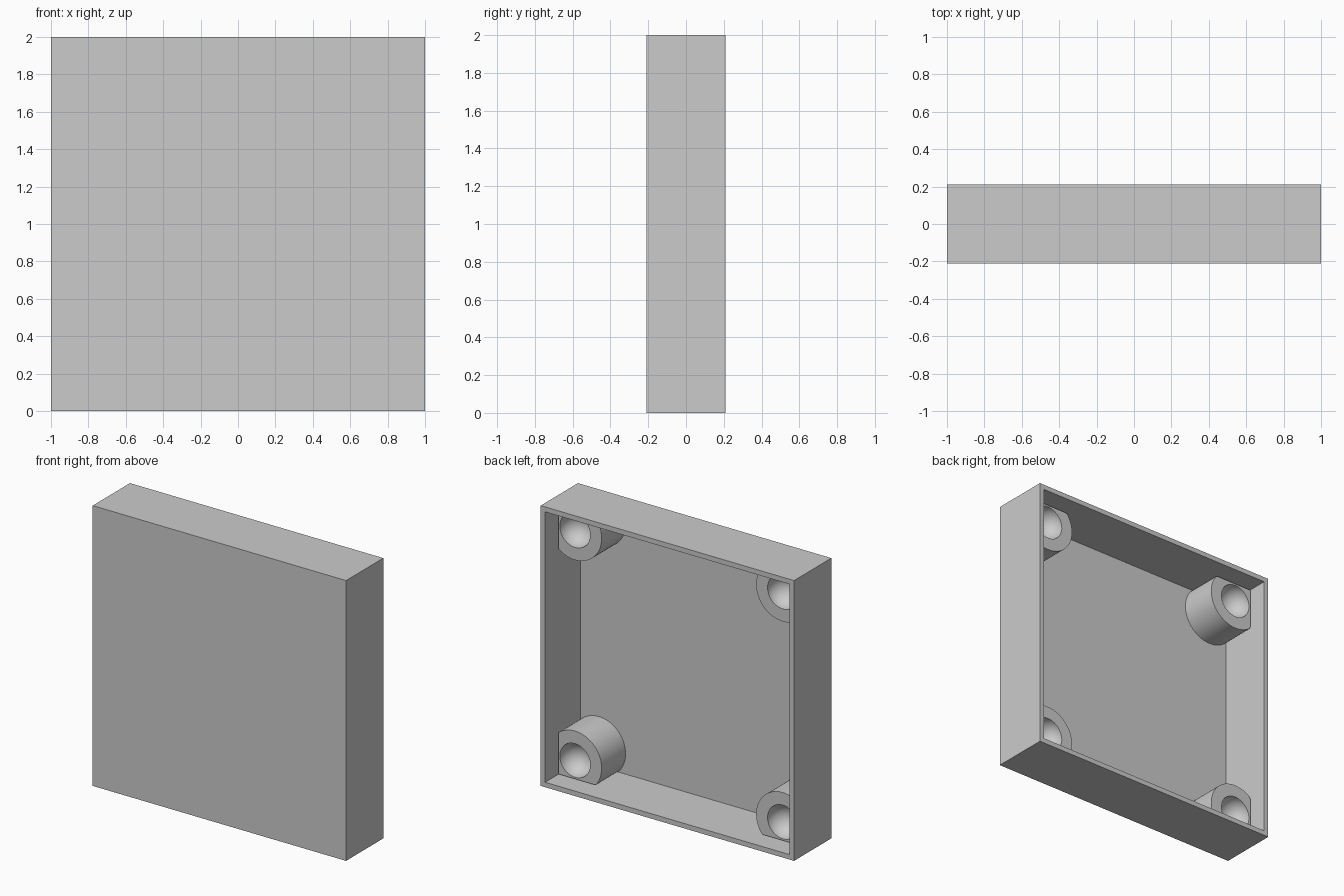
import bpy, bmesh, math

if "Cube" in bpy.data.objects:
    bpy.data.objects.remove(bpy.data.objects["Cube"], do_unlink=True)

HALF, DEPTH = 1.0, 0.21          # half width and half depth of the tray
WALL, FLOOR = 0.05, 0.02         # wall and floor thickness
POST_R, HOLE_R = 0.21, 0.12      # corner post and socket radii
POST_C = HALF - 0.18             # post centre, from the tray middle
POST_TOP = DEPTH - 0.13          # post face, below the rim
SEGS = 96

grey = bpy.data.materials.new("light_grey")
grey.use_nodes = True
colour = (0.6, 0.6, 0.6, 1)
grey.diffuse_color = colour
grey.node_tree.nodes["Principled BSDF"].inputs["Base Color"].default_value = colour


def make_object(name, bm):
    bmesh.ops.recalc_face_normals(bm, faces=bm.faces)
    mesh = bpy.data.meshes.new(name)
    bm.to_mesh(mesh)
    bm.free()
    mesh.materials.append(grey)
    obj = bpy.data.objects.new(name, mesh)
    obj.location.z = HALF
    bpy.context.collection.objects.link(obj)
    return obj


# Tray: a block whose back face is inset and pushed in to the floor
bm = bmesh.new()
bmesh.ops.create_cube(bm, size=2)
bmesh.ops.scale(bm, vec=(HALF, DEPTH, HALF), verts=bm.verts)
bm.normal_update()
back = max(bm.faces, key=lambda f: f.calc_center_median().y)
bmesh.ops.inset_region(bm, faces=[back], thickness=WALL)
pocket = bmesh.ops.extrude_face_region(bm, geom=[back])
floor_verts = [v for v in pocket["geom"] if isinstance(v, bmesh.types.BMVert)]
bmesh.ops.translate(bm, vec=(0, FLOOR - 2 * DEPTH, 0), verts=floor_verts)
if back.is_valid:
    bmesh.ops.delete(bm, geom=[back], context='FACES_ONLY')
make_object("tray", bm)


# Corner post: round, cut flat where it meets the two walls
def post_radius(a):
    flat = HALF - WALL - POST_C + 0.002
    return min(POST_R, flat / max(math.cos(a), math.sin(a), 0.01))


def ring(bm, radius, y):
    verts = []
    for i in range(SEGS):
        a = math.tau * i / SEGS
        r = radius(a)
        verts.append(bm.verts.new((POST_C + r * math.cos(a), y,
                                   POST_C + r * math.sin(a))))
    return verts


bm = bmesh.new()
rings = [ring(bm, post_radius, FLOOR - DEPTH - 0.005),
         ring(bm, post_radius, POST_TOP)]
# Rounded socket sunk into the post face
STEPS = 16
for k in range(STEPS):
    t = math.pi / 2 * k / STEPS
    rings.append(ring(bm, lambda a: HOLE_R * math.cos(t),
                      POST_TOP - HOLE_R * math.sin(t)))
for lower, upper in zip(rings, rings[1:]):
    for i in range(SEGS):
        j = (i + 1) % SEGS
        bm.faces.new((lower[i], lower[j], upper[j], upper[i]))
pole = bm.verts.new((POST_C, POST_TOP - HOLE_R, POST_C))
for i in range(SEGS):
    bm.faces.new((rings[-1][i], rings[-1][(i + 1) % SEGS], pole))
bm.faces.new(rings[0])
posts = make_object("corner_posts", bm)

bpy.ops.object.select_all(action='DESELECT')
posts.select_set(True)
bpy.context.view_layer.objects.active = posts
bpy.ops.object.shade_smooth_by_angle(angle=math.radians(25))

# Repeat the post in all four corners
mirror = posts.modifiers.new("four_corners", 'MIRROR')
mirror.use_axis = (True, False, True)
mirror.use_mirror_merge = False
